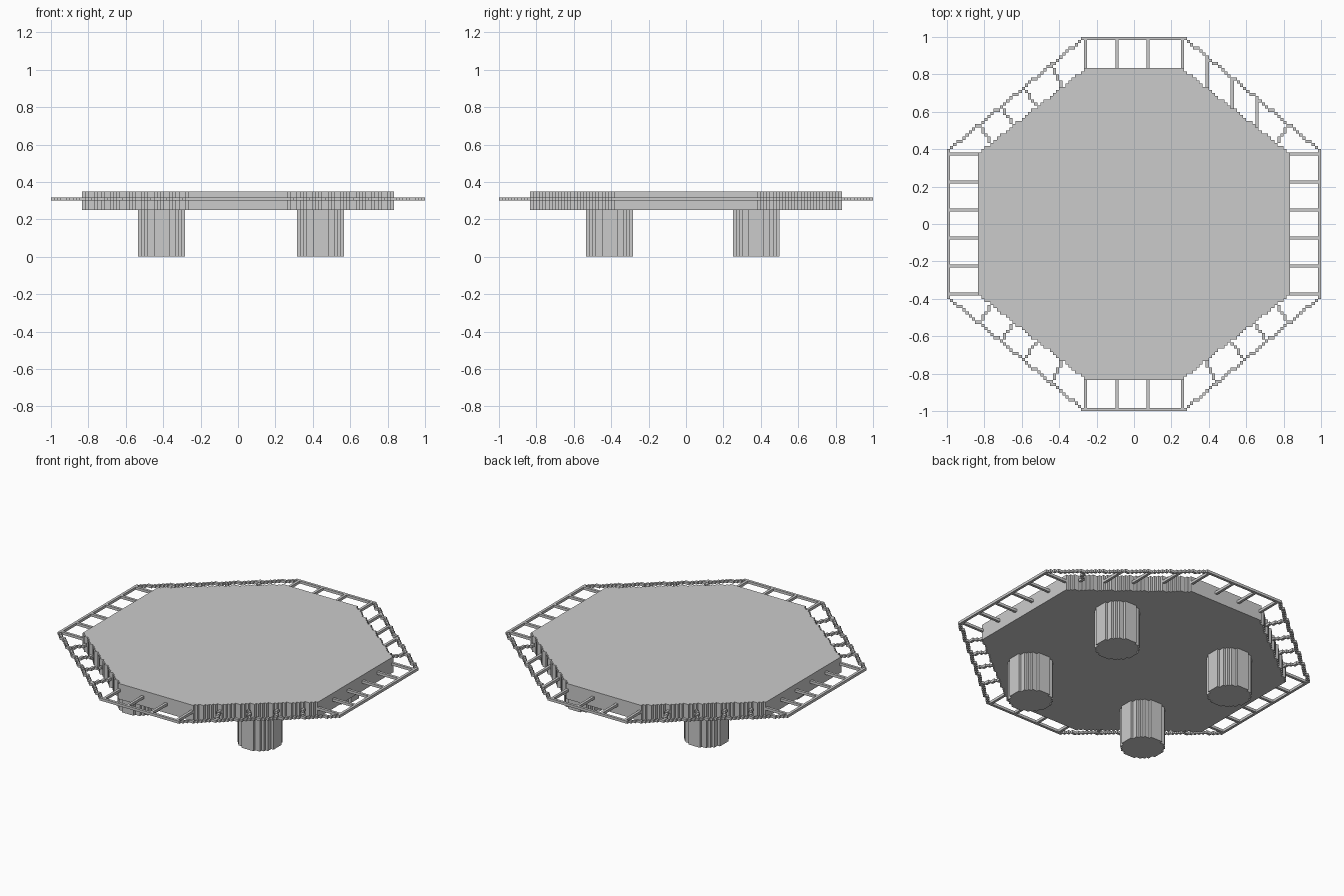
import bpy
import bmesh

default = bpy.data.objects.get("Cube")
if default:
    bpy.data.objects.remove(default, do_unlink=True)

CELL = 1 / 60  # the whole model sits on a fine block grid

grey = bpy.data.materials.new("light_grey")
grey.use_nodes = True
grey.diffuse_color = (0.6, 0.6, 0.6, 1)
grey.node_tree.nodes["Principled BSDF"].inputs["Base Color"].default_value = grey.diffuse_color


def block_prism(name, cells, low, high, merge=False):
    """Extrude a set of grid cells between two grid heights."""
    bm = bmesh.new()
    verts = {}

    def corner(x, y, z):
        key = (x, y, z)
        if key not in verts:
            verts[key] = bm.verts.new((x * CELL, y * CELL, z * CELL))
        return verts[key]

    for x, y in sorted(cells):
        ring = [(x, y), (x + 1, y), (x + 1, y + 1), (x, y + 1)]
        bm.faces.new([corner(a, b, high) for a, b in ring])
        bm.faces.new([corner(a, b, low) for a, b in reversed(ring)])
        neighbours = [(x, y - 1), (x + 1, y), (x, y + 1), (x - 1, y)]
        for k, cell in enumerate(neighbours):
            if cell not in cells:
                p, q = ring[k], ring[(k + 1) % 4]
                bm.faces.new([corner(*p, low), corner(*q, low),
                              corner(*q, high), corner(*p, high)])
    if merge:
        bmesh.ops.dissolve_limit(bm, angle_limit=0.01, verts=bm.verts[:], edges=bm.edges[:])
    mesh = bpy.data.meshes.new(name)
    bm.to_mesh(mesh)
    bm.free()
    mesh.materials.append(grey)
    obj = bpy.data.objects.new(name, mesh)
    bpy.context.collection.objects.link(obj)
    return obj


def line(start, end):
    """Grid cells along a straight line."""
    (x0, y0), (x1, y1) = start, end
    steps = max(abs(x1 - x0), abs(y1 - y0))
    return {(int(x0 + (x1 - x0) * i / steps + 0.5),
             int(y0 + (y1 - y0) * i / steps + 0.5)) for i in range(steps + 1)}


def flip(cells, over_x, over_y):
    return {(-1 - x if over_x else x, -1 - y if over_y else y) for x, y in cells}


def four_ways(cells):
    return set().union(*(flip(cells, a, b) for a in (0, 1) for b in (0, 1)))


# Deck: stepped octagon
quarter = {(x, y) for x in range(50) for y in range(50)
           if (x - 15) * 27 + (y - 49) * 34 <= 17}
deck = four_ways(quarter)
block_prism("deck", deck, 15, 21, merge=True)

# Rim: thin octagonal frame around the deck
rim = four_ways(line((0, 59), (16, 59)) | line((16, 59), (59, 23)) | line((59, 23), (59, 0)))
block_prism("rim", rim, 18, 19)

# Rungs: straight ones on the four flat sides
rungs = set()
for y in (4, 13, 22):
    rungs |= four_ways(line((50, y), (58, y)))
for x in (-16, -6, 4, 15):
    spoke = {(x, y) for y in range(50, 59)}
    rungs |= spoke | flip(spoke, False, True)

# Rungs: slanted ones on the diagonal sides
slanted = [line((22, 43), (26, 50)), line((30, 37), (35, 43)),
           line((38, 31), (42, 37)), line((45, 25), (49, 31))]
for spoke in slanted:
    rungs |= flip(spoke, True, False) | flip(spoke, True, True) | flip(spoke, False, True)

# Rungs: the back left side has three running straight back
rungs |= slanted[-1]
for x in (23, 31, 39):
    rim_y = min(y for a, y in rim if a == x and y > 0)
    rungs |= {(x, y) for y in range(30, rim_y)}
block_prism("rungs", rungs - deck - rim, 18, 19)

# Legs: four round block columns
disc = {(x, y) for x in range(-7, 8) for y in range(-7, 8) if x * x + y * y <= 56}
for side, cx in (("right", -25), ("left", 26)):
    for end, cy in (("front", -25), ("back", 22)):
        block_prism(f"{end}_{side}_leg", {(x + cx, y + cy) for x, y in disc}, 0, 15, merge=True)
